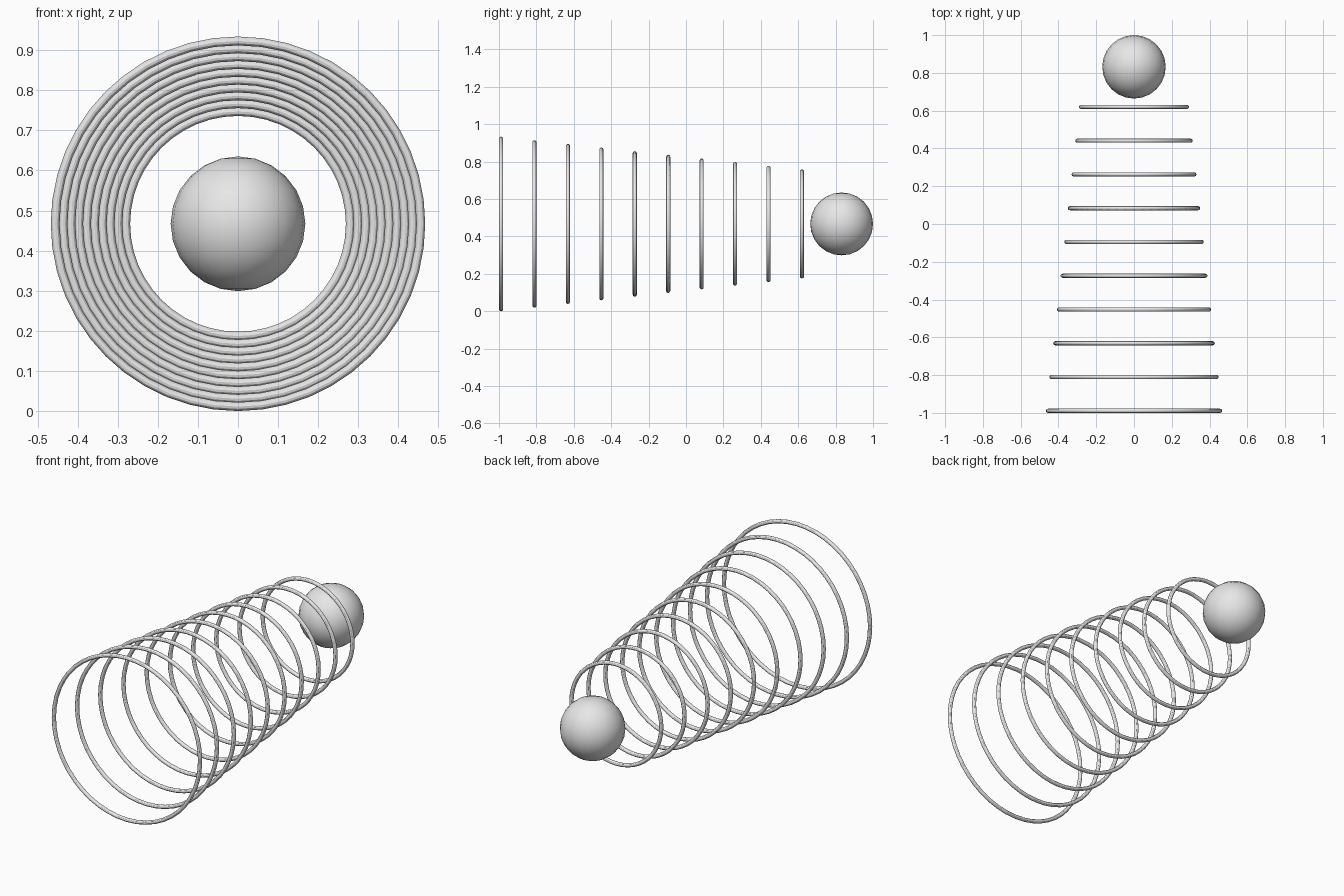
import bpy
from math import pi

cube = bpy.data.objects.get("Cube")
if cube:
    bpy.data.objects.remove(cube, do_unlink=True)

# Single plain grey
grey = bpy.data.materials.new("light_grey")
grey.use_nodes = True
colour = (0.8, 0.8, 0.8, 1)
grey.diffuse_color = colour
grey.node_tree.nodes["Principled BSDF"].inputs["Base Color"].default_value = colour

RING_COUNT = 10
TUBE = 0.011
CENTRE_Z = 0.467
FIRST_Y, LAST_Y = -0.989, 0.62
FIRST_RADIUS, LAST_RADIUS = 0.456, 0.28
BALL_RADIUS = 0.168


def finish(name):
    obj = bpy.context.object
    obj.name = name
    obj.data.materials.append(grey)
    bpy.ops.object.shade_smooth_by_angle()


# Evenly spaced rings, narrowing toward the back
for i in range(RING_COUNT):
    t = i / (RING_COUNT - 1)
    bpy.ops.mesh.primitive_torus_add(
        major_segments=48, minor_segments=12,
        major_radius=FIRST_RADIUS + t * (LAST_RADIUS - FIRST_RADIUS),
        minor_radius=TUBE,
        location=(0, FIRST_Y + t * (LAST_Y - FIRST_Y), CENTRE_Z),
        rotation=(pi / 2, 0, 0))
    finish(f"ring_{i + 1}")

# Ball behind the smallest ring
bpy.ops.mesh.primitive_uv_sphere_add(
    segments=24, ring_count=12, radius=BALL_RADIUS,
    location=(0, 1 - BALL_RADIUS, CENTRE_Z))
finish("ball")
